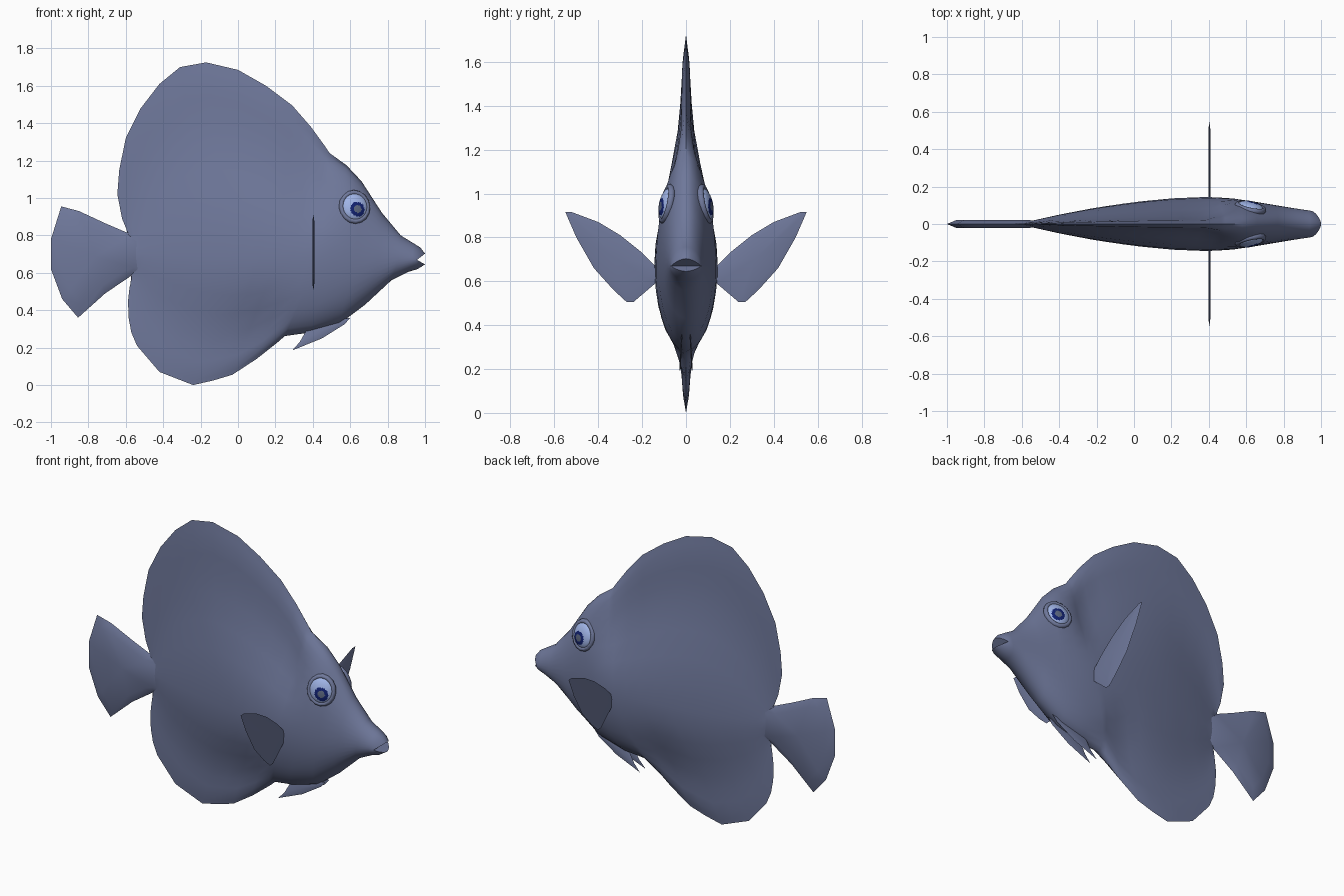
import bpy, bmesh
from math import radians
from mathutils import Vector, Matrix

cube = bpy.data.objects.get("Cube")
if cube:
    bpy.data.objects.remove(cube, do_unlink=True)


def material(name, rgb):
    m = bpy.data.materials.new(name)
    m.use_nodes = True
    m.diffuse_color = (*rgb, 1)
    m.node_tree.nodes["Principled BSDF"].inputs["Base Color"].default_value = (*rgb, 1)
    return m


SKIN = material("slate blue skin", (0.16, 0.19, 0.33))
WHITE = material("pale blue eye", (0.36, 0.47, 0.82))
IRIS = material("deep blue iris", (0.006, 0.016, 0.17))
PUPIL = material("grey pupil", (0.11, 0.14, 0.22))


def finish(name, bm, mats, angle=50):
    bmesh.ops.recalc_face_normals(bm, faces=bm.faces)
    me = bpy.data.meshes.new(name)
    bm.to_mesh(me)
    bm.free()
    for m in mats:
        me.materials.append(m)
    ob = bpy.data.objects.new(name, me)
    bpy.context.collection.objects.link(ob)
    bpy.ops.object.select_all(action='DESELECT')
    ob.select_set(True)
    bpy.context.view_layer.objects.active = ob
    bpy.ops.object.shade_smooth_by_angle(angle=radians(angle))
    return ob


def lookup(table, x):
    if x <= table[0][0]:
        return table[0][1]
    for (a, va), (b, vb) in zip(table, table[1:]):
        if x <= b:
            return va + (vb - va) * (x - a) / (b - a)
    return table[-1][1]


# Body: upper rim, lower rim and midline stations from tail to mouth
TOP = [(-.57, .8), (-.62, .89), (-.645, 1.02), (-.635, 1.15), (-.6, 1.32), (-.52, 1.48),
       (-.42, 1.61), (-.31, 1.7), (-.17, 1.725), (0, 1.685), (.15, 1.6), (.29, 1.495),
       (.39, 1.38), (.47, 1.27), (.49, 1.24), (.58, 1.175), (.66, 1.09), (.77, .92),
       (.87, .8), (.94, .757), (.975, .735), (1, .703)]
LOW = [(-.56, .59), (-.58, .52), (-.588, .45), (-.585, .36), (-.57, .28), (-.54, .21),
       (-.48, .14), (-.42, .07), (-.33, .035), (-.24, 0), (-.13, .025), (-.03, .055),
       (.1, .14), (.22, .235), (.25, .262), (.38, .28), (.54, .325), (.68, .43),
       (.82, .56), (.91, .605), (.96, .62), (1, .645)]
MID = [-.59, -.54, -.49, -.43, -.37, -.3, -.22, -.14, -.06, .03, .12, .21,
       .3, .38, .44, .53, .63, .75, .86, .93, .95, .957]
WIDTH = [(-.65, .012), (-.57, .012), (-.4, .05), (-.2, .088), (0, .117), (.2, .137),
         (.4, .145), (.55, .135), (.7, .11), (.85, .085), (.95, .07), (1, .045)]
# Section from midline to rim where the body thins out into a fin
LENS = [(0, 1), (.15, .96), (.3, .8), (.45, .55), (.6, .32), (.75, .2), (.9, .14), (1, 0)]
STEPS = [0, .15, .3, .45, .6, .72, .82, .9, .96, 1]


def half_column(mid, rim, round_from):
    pts = []
    for s in STEPS:
        p = mid.lerp(Vector(rim), s)
        r = min(1, max(0, (p.x - round_from) / .15))
        g = (1 - r) * lookup(LENS, s) + r * (1 - s * s) ** .55
        pts.append((p.x, lookup(WIDTH, p.x) * g, p.y))
    return pts


bm = bmesh.new()
rings = []
for i, (top, low, mx) in enumerate(zip(TOP, LOW, MID)):
    mid = Vector((mx, .7 - .031 * i / (len(MID) - 1)))
    up = half_column(mid, top, .4)
    down = half_column(mid, low, .15)
    side = up[::-1] + down[1:]
    ring = side + [(x, -y, z) for x, y, z in side[-2:0:-1]]
    rings.append([bm.verts.new(p) for p in ring])
n = len(rings[0])
for a, b in zip(rings, rings[1:]):
    for j in range(n):
        k = (j + 1) % n
        bm.faces.new((a[j], a[k], b[k], b[j]))
# Close the tail root and the mouth slot across the width
for ring in (rings[0], rings[-1]):
    bm.faces.new((ring[0], ring[1], ring[-1]))
    bm.faces.new((ring[n // 2], ring[n // 2 - 1], ring[n // 2 + 1]))
    for j in range(1, n // 2 - 1):
        bm.faces.new((ring[j], ring[j + 1], ring[n - j - 1], ring[n - j]))
finish("body", bm, [SKIN])


def fin(name, outline, thick, place, inset=.78):
    """Thin fin: sharp rim, raised inner ring and centre on both sides."""
    bm = bmesh.new()
    pts = [Vector(p) for p in outline]
    mid = sum(pts, Vector((0, 0))) / len(pts)
    rim = [bm.verts.new(place(p.x, p.y, 0)) for p in pts]
    for t in (thick, -thick):
        inner = [bm.verts.new(place(*mid.lerp(p, inset), t)) for p in pts]
        hub = bm.verts.new(place(*mid, t))
        for j in range(len(pts)):
            k = (j + 1) % len(pts)
            bm.faces.new((rim[j], rim[k], inner[k], inner[j]))
            bm.faces.new((inner[j], inner[k], hub))
    return finish(name, bm, [SKIN])


# Tail fin
fin("tail_fin", [(-.5, .78), (-.57, .805), (-.71, .865), (-.85, .93), (-.945, .955), (-1, .78),
                 (-1, .62), (-.94, .46), (-.855, .36), (-.71, .49), (-.57, .585), (-.5, .61)],
    .022, lambda u, v, t: (u, t, v))

# Paired fins: right is -y, left is +y
PECTORAL = [(.1, .63), (.14, .67), (.2, .73), (.3, .81), (.4, .87), (.52, .915), (.55, .915),
            (.5, .8), (.42, .66), (.33, .56), (.27, .505), (.24, .505), (.14, .59)]
VENTRAL = [(.6, .36), (.57, .325), (.45, .25), (.29, .185), (.33, .23), (.37, .3), (.48, .34)]
for label, sy in (("right", -1), ("left", 1)):
    fin(label + "_pectoral_fin", PECTORAL, .006, lambda u, v, t: (.403 + t, sy * u, v))
    fin(label + "_ventral_fin", VENTRAL, .003,
        lambda u, v, t: (u, sy * (.022 + (.3 - v) * .05) + t, v))

    # Eye, set square to the cheek
    normal = Vector((.22, sy, .22))
    frame = Matrix.Translation((.623, sy * .088, .952)) @ \
        normal.to_track_quat('Z', 'Y').to_matrix().to_4x4()
    bm = bmesh.new()
    bmesh.ops.create_uvsphere(bm, u_segments=40, v_segments=32, radius=1)
    bmesh.ops.scale(bm, vec=(.07, .074, .032), verts=bm.verts)
    focus = Vector((-sy * .01, -.018))
    for f in bm.faces:
        c = f.calc_center_median()
        d = (c.xy - focus).length
        if c.z > 0:
            f.material_index = 2 if d < .021 else 1 if d < .039 else 0
    bm.transform(frame)
    finish(label + "_eyeball", bm, [WHITE, IRIS, PUPIL])

    # Raised eyelid ring
    bpy.ops.mesh.primitive_torus_add(major_segments=16, minor_segments=8,
                                     major_radius=.073, minor_radius=.013)
    lid = bpy.context.object
    lid.name = label + "_eyelid"
    lid.matrix_world = frame @ Matrix.Diagonal((1, 1.08, 1.2, 1))
    lid.data.materials.append(SKIN)
    bpy.ops.object.shade_smooth_by_angle(angle=radians(50))
